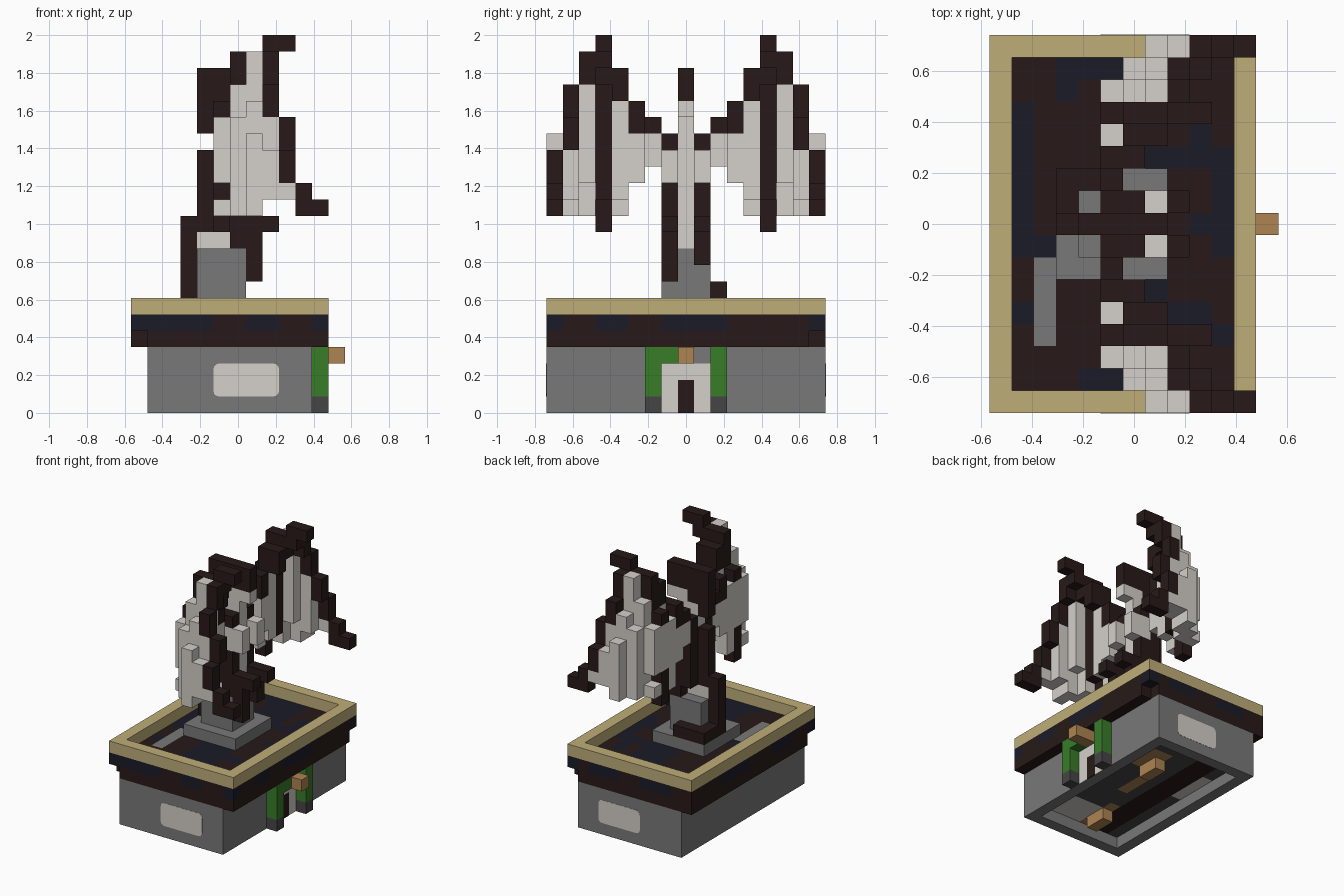
import bpy
import bmesh
from mathutils import Vector

if "Cube" in bpy.data.objects:
    bpy.data.objects.remove(bpy.data.objects["Cube"], do_unlink=True)

# Block size and lower corner of the block grid
UNIT = 2 / 23
ORIGIN = Vector((-6.5 * UNIT, -8.5 * UNIT, 0))


def material(name, *rgb):
    mat = bpy.data.materials.new(name)
    mat.use_nodes = True
    mat.diffuse_color = (*rgb, 1)
    shader = mat.node_tree.nodes["Principled BSDF"]
    shader.inputs["Base Color"].default_value = (*rgb, 1)
    shader.inputs["Roughness"].default_value = 0.9
    return mat


stone = material("stone grey", .19, .19, .19)
pale = material("pale stone", .66, .63, .59)
dark = material("dark brown", .02, .01, .009)
navy = material("dark navy", .011, .011, .021)
gold = material("sand trim", .52, .42, .19)
green = material("hedge green", .04, .2, .022)
wood = material("light wood", .42, .23, .085)
soot = material("dark grey", .06, .06, .06)

DIRECTIONS = [Vector(d) for d in ((1, 0, 0), (-1, 0, 0), (0, 1, 0), (0, -1, 0), (0, 0, 1), (0, 0, -1))]


def cells_of(box):
    x0, x1, y0, y1, z0, z1 = box
    return [(x, y, z) for x in range(x0, x1 + 1) for y in range(y0, y1 + 1) for z in range(z0, z1 + 1)]


def block_part(name, *layers, cut=(), mirror=False):
    """Fill inclusive block ranges; later layers repaint earlier ones. Only outer faces are kept."""
    cells = {}
    for mat, boxes in layers:
        for box in boxes:
            for cell in cells_of(box):
                cells[cell] = mat
    for box in cut:
        for cell in cells_of(box):
            cells.pop(cell, None)
    if mirror:
        cells = {(x, 16 - y, z): mat for (x, y, z), mat in cells.items()}
    mats = list(dict.fromkeys(cells.values()))
    bm = bmesh.new()
    for cell, mat in cells.items():
        centre = Vector(cell) + Vector((.5, .5, .5))
        for d in DIRECTIONS:
            if tuple(int(a + b) for a, b in zip(cell, d)) in cells:
                continue
            u = Vector((d.y, d.z, d.x))
            v = d.cross(u)
            corners = [centre + (d + a * u + b * v) / 2 for a, b in ((-1, -1), (1, -1), (1, 1), (-1, 1))]
            face = bm.faces.new([bm.verts.new(ORIGIN + c * UNIT) for c in corners])
            face.material_index = mats.index(mat)
    bmesh.ops.remove_doubles(bm, verts=bm.verts, dist=UNIT / 100)
    return finish(name, bm, mats)


def finish(name, bm, mats):
    mesh = bpy.data.meshes.new(name)
    bm.to_mesh(mesh)
    bm.free()
    for mat in mats:
        mesh.materials.append(mat)
    obj = bpy.data.objects.new(name, mesh)
    bpy.context.collection.objects.link(obj)
    return obj


def plate(name, mat, lo, hi, thin_axis, rounding=0):
    """Thin panel between two corners, optionally with rounded corners."""
    lo, hi = Vector(lo), Vector(hi)
    bm = bmesh.new()
    bmesh.ops.create_cube(bm, size=1)
    for vert in bm.verts:
        vert.co = Vector([(lo[i] + hi[i]) / 2 + vert.co[i] * (hi[i] - lo[i]) for i in range(3)])
    if rounding:
        edges = [e for e in bm.edges if abs((e.verts[0].co - e.verts[1].co)[thin_axis]) > .001]
        bmesh.ops.bevel(bm, geom=edges, offset=rounding, segments=3, profile=.5, affect="EDGES")
    return finish(name, bm, [mat])


# Hollow base with a patchwork underside
block_part("base_walls", (stone, [(1, 10, 0, 16, 0, 3)]), (soot, [(2, 9, 1, 15, 1, 1)]),
           (dark, [(3, 4, 1, 15, 1, 1)]), (pale, [(6, 8, 1, 3, 1, 1), (2, 2, 9, 12, 1, 1)]),
           (wood, [(5, 5, 1, 4, 1, 1), (6, 6, 7, 10, 1, 1), (7, 8, 11, 13, 1, 1)]),
           cut=[(2, 9, 1, 15, 0, 0)])
block_part("inner_beams", (wood, [(5, 5, 2, 3, 0, 0), (7, 7, 11, 12, 0, 0)]))

# Rounded panels on both ends
for side, label in ((-1, "front"), (1, "back")):
    y = side * 8.5 * UNIT
    plate(label + "_panel", pale, (-1.5 * UNIT, y - .0015, UNIT), (2.5 * UNIT, y + .0015, 3 * UNIT), 1, .03)

# Platform: dark band with navy patches, sunken floor
side_patches = [(0, 4, 0, 0, 5, 5), (7, 8, 0, 0, 5, 5), (11, 11, 0, 0, 5, 5),
                (11, 11, 3, 4, 5, 5), (11, 11, 7, 10, 5, 5), (11, 11, 16, 16, 5, 5),
                (2, 4, 16, 16, 5, 5), (7, 9, 16, 16, 5, 5), (0, 0, 3, 5, 5, 5), (0, 0, 9, 12, 5, 5)]
floor_patches = [(1, 1, 8, 13, 5, 5), (3, 4, 15, 15, 5, 5), (3, 3, 14, 14, 5, 5), (4, 5, 1, 1, 5, 5),
                 (7, 10, 11, 11, 5, 5), (9, 9, 12, 13, 5, 5), (2, 2, 4, 4, 5, 5), (1, 2, 7, 7, 5, 5),
                 (10, 10, 3, 3, 5, 5), (8, 9, 4, 4, 5, 5), (9, 9, 8, 8, 5, 5), (10, 10, 7, 10, 5, 5),
                 (5, 7, 1, 5, 5, 5), (5, 7, 11, 15, 5, 5), (1, 1, 4, 4, 5, 5)]
block_part("platform", (dark, [(0, 11, 0, 16, 4, 5)]), (navy, side_patches + floor_patches),
           (stone, [(2, 2, 3, 6, 5, 5)]),
           cut=[(0, 0, 0, 0, 4, 4), (11, 11, 16, 16, 4, 4)])
block_part("rim", (gold, [(0, 11, 0, 16, 6, 6)]), cut=[(1, 10, 1, 15, 6, 6)])

# Doorway with hedges, lamp and pale surround
block_part("hedges", (green, [(11, 11, 6, 6, 1, 3), (11, 11, 7, 7, 3, 3), (11, 11, 10, 10, 1, 3)]),
           (soot, [(11, 11, 6, 6, 0, 0), (11, 11, 10, 10, 0, 0)]))
block_part("door_lamp", (wood, [(11, 12, 8, 8, 3, 3)]))
wall = 4.5 * UNIT
plate("door_surround", pale, (wall - .002, -1.5 * UNIT, 0), (wall + .003, 1.5 * UNIT, 3 * UNIT), 0)
plate("door", dark, (wall - .002, -UNIT / 2, 0), (wall + .006, UNIT / 2, 2 * UNIT), 0)

# Stepped pedestal
block_part("pedestal", (stone, [(3, 7, 6, 10, 6, 6), (4, 6, 7, 9, 7, 9)]))

# Rearing body: dark back, pale belly, horizontal head
block_part("body", (dark, [(4, 4, 8, 8, 11, 15), (5, 5, 7, 9, 11, 16), (6, 6, 7, 9, 16, 16)]),
           (pale, [(5, 6, 8, 8, 10, 17), (4, 5, 8, 8, 10, 10)]))
block_part("head", (dark, [(4, 4, 8, 8, 17, 20), (5, 7, 8, 8, 19, 20), (5, 5, 8, 8, 18, 18)]),
           (pale, [(6, 7, 8, 8, 18, 18)]))
block_part("tail", (dark, [(3, 3, 8, 8, 7, 11), (3, 3, 9, 10, 7, 7), (4, 5, 10, 10, 7, 7)]))
for y, label, foot in ((7, "right", 8), (9, "left", 9)):
    block_part(label + "_arm", (pale, [(6, 7, y, y, 14, 15)]))
    block_part(label + "_leg", (dark, [(6, 6, y, y, 10, 13), (7, 7, y, y, foot, 11), (8, 8, y, y, 11, 11)]))

# Wings: pale feathers behind a dark leading bone
feathers = [(7, 7, 0, 0, 12, 16), (8, 8, 0, 0, 13, 15), (9, 9, 0, 0, 13, 13),
            (6, 6, 1, 1, 12, 17), (7, 7, 1, 1, 12, 18), (8, 8, 1, 1, 13, 17),
            (5, 5, 2, 2, 14, 17), (5, 5, 2, 2, 12, 12), (6, 6, 2, 2, 12, 19), (7, 7, 2, 2, 14, 21),
            (5, 5, 3, 3, 14, 17), (5, 5, 4, 4, 12, 17), (6, 6, 4, 4, 13, 18),
            (5, 6, 5, 5, 14, 16), (5, 5, 6, 6, 15, 16)]
bones = [(9, 9, 0, 0, 14, 15), (10, 10, 0, 0, 12, 13), (11, 11, 0, 0, 12, 12),
         (9, 9, 1, 1, 16, 17), (8, 8, 1, 1, 18, 19), (8, 8, 2, 2, 20, 21),
         (8, 9, 3, 3, 22, 22), (8, 8, 3, 3, 21, 21), (6, 7, 3, 3, 20, 21), (6, 6, 3, 3, 13, 19),
         (5, 5, 3, 3, 11, 13), (5, 5, 3, 3, 18, 18),
         (6, 7, 4, 4, 19, 20), (5, 6, 5, 5, 17, 18), (5, 5, 6, 6, 17, 17)]
for label, flip in (("right", False), ("left", True)):
    block_part(label + "_wing", (pale, feathers), (dark, bones), mirror=flip)
